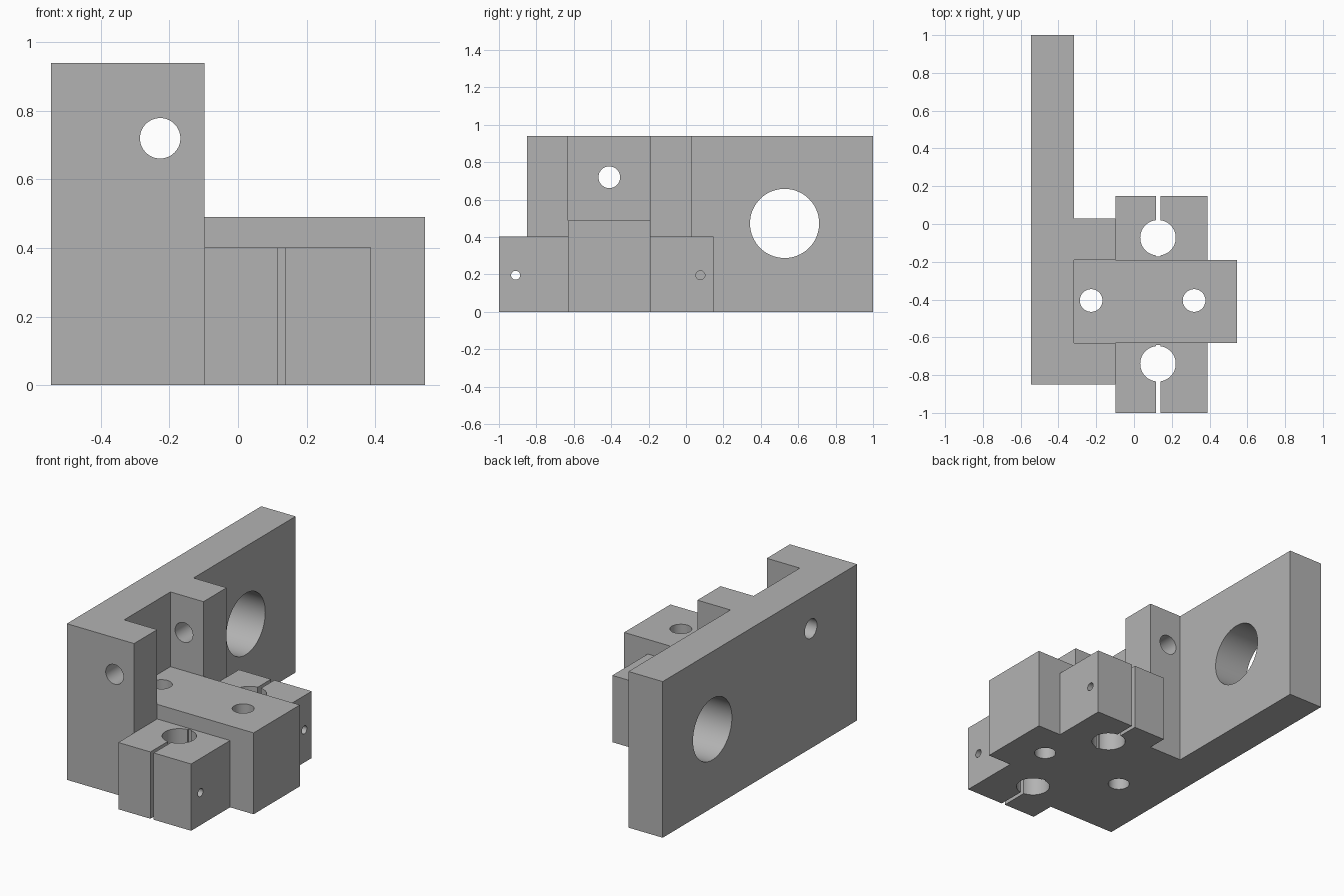
import bpy
from math import pi, radians

if "Cube" in bpy.data.objects:
    bpy.data.objects.remove(bpy.data.objects["Cube"], do_unlink=True)

grey = bpy.data.materials.new("machined grey")
grey.use_nodes = True
grey.diffuse_color = (0.45, 0.45, 0.45, 1)
grey.node_tree.nodes["Principled BSDF"].inputs["Base Color"].default_value = (0.45, 0.45, 0.45, 1)

HEIGHT = 0.94
PLATE_X, LUG_X = -0.317, -0.097
SLOT_Y = (-0.63, -0.19)
MID_Y = -0.41


def box(name, x, y, z):
    bpy.ops.mesh.primitive_cube_add(size=1)
    ob = bpy.context.object
    ob.name = name
    ob.location = [(a + b) / 2 for a, b in (x, y, z)]
    ob.scale = [b - a for a, b in (x, y, z)]
    bpy.ops.object.transform_apply(location=True, rotation=True, scale=True)
    ob.data.materials.append(grey)
    return ob


def drill(name, centre, radius, length, axis):
    turn = {"x": (0, pi / 2, 0), "y": (pi / 2, 0, 0), "z": (0, 0, 0)}[axis]
    bpy.ops.mesh.primitive_cylinder_add(vertices=64, radius=radius, depth=length,
                                        location=centre, rotation=turn)
    ob = bpy.context.object
    ob.name = name
    bpy.ops.object.transform_apply(location=True, rotation=True, scale=True)
    ob.data.materials.append(grey)
    return ob


def combine(body, tool, operation):
    tool.hide_render = True
    mod = body.modifiers.new(tool.name, "BOOLEAN")
    mod.operation, mod.solver, mod.object = operation, "EXACT", tool
    bpy.context.view_layer.objects.active = body
    bpy.ops.object.modifier_apply(modifier=mod.name)
    bpy.data.objects.remove(tool, do_unlink=True)


# Tall side plate
body = box("bracket_body", (-0.545, PLATE_X), (-0.85, 1), (0, HEIGHT))

# Lugs, central block and clamp arms joined to the plate
solids = [
    box("front_lug", (PLATE_X - 0.1, LUG_X), (-0.85, SLOT_Y[0]), (0, HEIGHT)),
    box("back_lug", (PLATE_X - 0.1, LUG_X), (SLOT_Y[1], 0.03), (0, HEIGHT)),
    box("central_block", (PLATE_X - 0.1, 0.545), SLOT_Y, (0, 0.49)),
    box("clamp_arms", (LUG_X, 0.388), (-1, 0.147), (0, 0.402)),
]
for solid in solids:
    combine(body, solid, "UNION")

# Holes through plate and lugs
cuts = [
    drill("large_plate_hole", (-0.43, 0.527, 0.473), 0.185, 0.6, "x"),
    drill("small_plate_hole", (-0.43, MID_Y, 0.72), 0.058, 0.6, "x"),
    drill("lug_hole", (-0.227, MID_Y, 0.72), 0.059, 1.2, "y"),
]
# Vertical holes through the central block
for x in (-0.227, 0.318):
    cuts.append(drill("block_hole", (x, MID_Y + 0.005, 0.245), 0.06, 0.8, "z"))
# Split clamps: rod bore, slit and pinch screw hole
for bore_y, slit, screw_y in ((-0.74, (-1.1, -0.64), -0.911),
                              (-0.073, (-0.173, 0.25), 0.077)):
    cuts.append(drill("rod_bore", (0.127, bore_y, 0.2), 0.094, 0.8, "z"))
    cuts.append(box("clamp_slit", (0.117, 0.139), slit, (-0.1, 0.6)))
    cuts.append(drill("screw_hole", (0.146, screw_y, 0.196), 0.024, 0.6, "x"))
for cut in cuts:
    combine(body, cut, "DIFFERENCE")

# Smooth bores, sharp corners
bpy.ops.object.select_all(action="DESELECT")
body.select_set(True)
bpy.context.view_layer.objects.active = body
bpy.ops.object.shade_smooth_by_angle(angle=radians(30))
